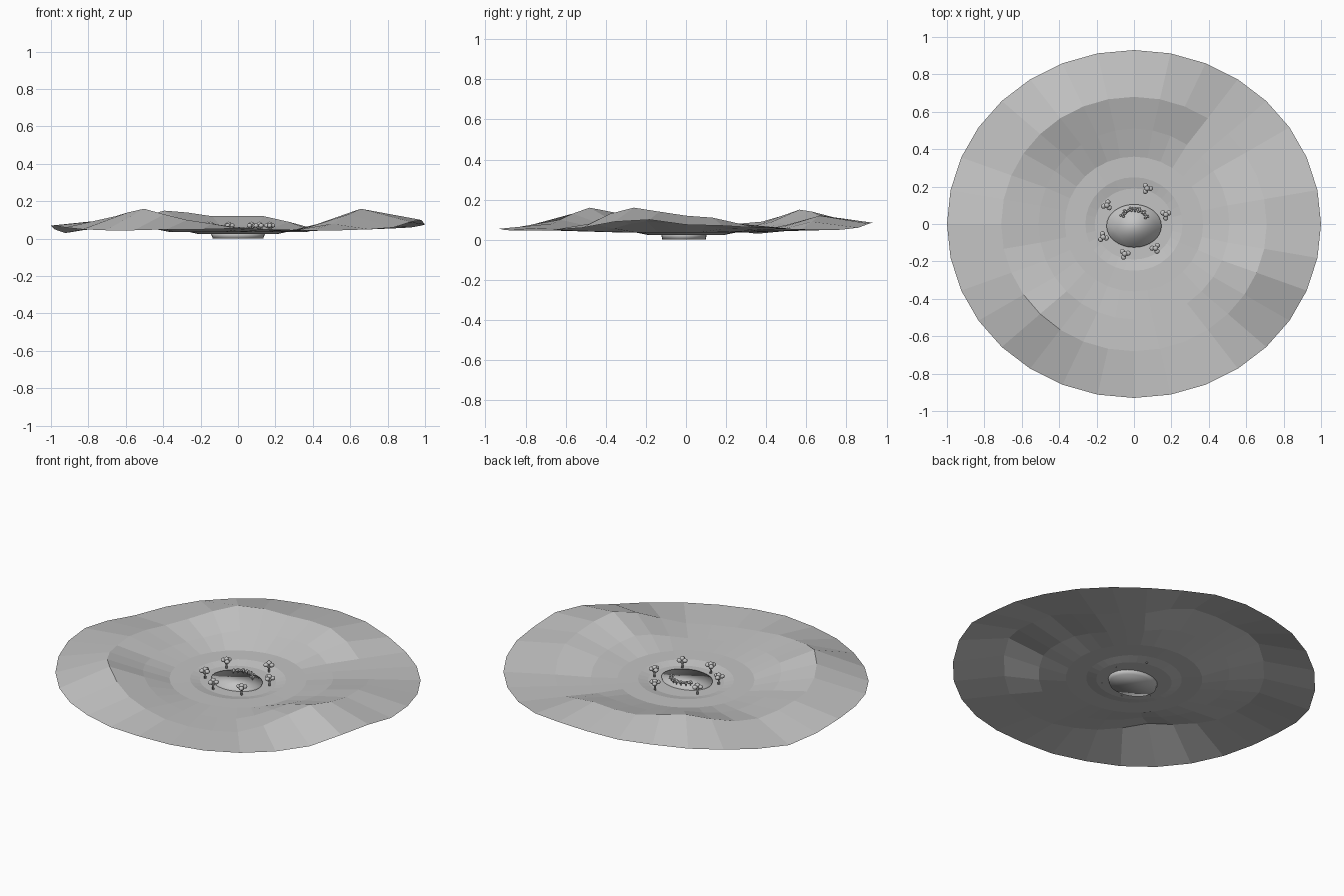
import bpy
import bmesh
import math
from mathutils import Matrix, Vector

if "Cube" in bpy.data.objects:
    bpy.data.objects.remove(bpy.data.objects["Cube"])

grey = bpy.data.materials.new("stone_grey")
grey.use_nodes = True
grey.diffuse_color = (0.55, 0.55, 0.55, 1)
grey.node_tree.nodes["Principled BSDF"].inputs["Base Color"].default_value = (0.55, 0.55, 0.55, 1)

SIDES = 32


def finish(name, bm, smooth):
    mesh = bpy.data.meshes.new(name)
    for face in bm.faces:
        face.smooth = smooth
    bm.to_mesh(mesh)
    bm.free()
    mesh.materials.append(grey)
    obj = bpy.data.objects.new(name, mesh)
    bpy.context.collection.objects.link(obj)
    return obj


def ring(bm, rx, ry, heights, cy=0.0):
    step = math.tau / SIDES
    return [bm.verts.new((rx * math.cos(i * step), cy + ry * math.sin(i * step), heights[i]))
            for i in range(SIDES)]


def bridge(bm, inner, outer):
    for i in range(SIDES):
        j = (i + 1) % SIDES
        bm.faces.new((inner[i], outer[i], outer[j], inner[j]))


# Heights in hundredths around the crest and the outer rim, counter-clockwise from +x
crest = [z / 100 for z in (12, 11, 8, 5, 4.5, 4.5, 9, 12, 12, 12, 14, 15, 12, 9, 8, 9,
                           10, 10, 12, 14, 16, 13, 10, 8, 6, 5, 4.5, 4.5, 8, 13, 16, 14)]
rim = [z / 100 for z in (7.5, 7, 6, 5.5, 5, 5, 6, 8, 8.5, 8, 8, 7, 6, 4.5, 3, 5,
                         7, 7, 6, 5, 4.5, 4.5, 5, 5, 5.5, 5, 4.5, 4.5, 5, 6, 9, 10)]

# Wavy ground sheet: level inner terraces, then slopes up to the crest and down to the rim
bm = bmesh.new()
terraces = [(0.13, 0.10, 0.024), (0.21, 0.19, 0.024), (0.26, 0.25, 0.036), (0.37, 0.36, 0.037)]
loops = [ring(bm, rx, ry, [z] * SIDES) for rx, ry, z in terraces]
loops.append(ring(bm, 0.51, 0.51, [0.038 + 0.45 * (z - 0.04) for z in crest]))
loops.append(ring(bm, 0.71, 0.68, crest))
loops.append(ring(bm, 1.0, 0.93, rim))
for inner, outer in zip(loops, loops[1:]):
    bridge(bm, inner, outer)
finish("ground", bm, False)

# Central pond: a shallow oval drum with soft shading
bm = bmesh.new()
low = ring(bm, 0.135, 0.108, [0.0] * SIDES, -0.01)
high = ring(bm, 0.147, 0.115, [0.035] * SIDES, -0.01)
bridge(bm, low, high)
bm.faces.new(list(reversed(low)))
bm.faces.new(high)
bmesh.ops.recalc_face_normals(bm, faces=bm.faces)
finish("pond", bm, True)


def blob(bm, centre, radius):
    bmesh.ops.create_icosphere(bm, subdivisions=2, radius=radius,
                               matrix=Matrix.Translation(centre) @ Matrix.Diagonal((1, 1, 0.85, 1)))


# Trees: a trunk, side branches and a cluster of round crowns
def tree(name, x, y, base, size, turn):
    bm = bmesh.new()
    bmesh.ops.create_cone(bm, cap_ends=True, segments=8, radius1=0.006 * size, radius2=0.004 * size,
                          depth=0.045 * size, matrix=Matrix.Translation((0, 0, 0.0225 * size)))
    for k in range(3):
        a = turn + k * math.tau / 3
        out = Vector((math.cos(a), math.sin(a), 0))
        lean = Vector((0, 0, 1)).rotation_difference(out + Vector((0, 0, 1))).to_matrix().to_4x4()
        middle = out * 0.008 * size + Vector((0, 0, 0.03 * size))
        bmesh.ops.create_cone(bm, cap_ends=True, segments=6, radius1=0.003 * size,
                              radius2=0.002 * size, depth=0.024 * size,
                              matrix=Matrix.Translation(middle) @ lean)
        blob(bm, out * 0.018 * size + Vector((0, 0, 0.046 * size)), 0.014 * size)
    blob(bm, (0, 0, 0.055 * size), 0.014 * size)
    finish(name, bm, True).location = (x, y, base)


places = [(0.07, 0.19), (-0.145, 0.10), (0.17, 0.05), (-0.165, -0.07), (0.115, -0.13), (-0.05, -0.16)]
for n, (x, y) in enumerate(places):
    tree(f"tree_{n + 1}", x, y, 0.024, 1.0, n * 1.3)

# Arc of small shrubs at the back of the pond
for n in range(7):
    a = math.radians(20 + n * 22)
    tree(f"shrub_{n + 1}", 0.07 * math.cos(a), 0.02 + 0.06 * math.sin(a), 0.03, 0.5, n * 0.9)
